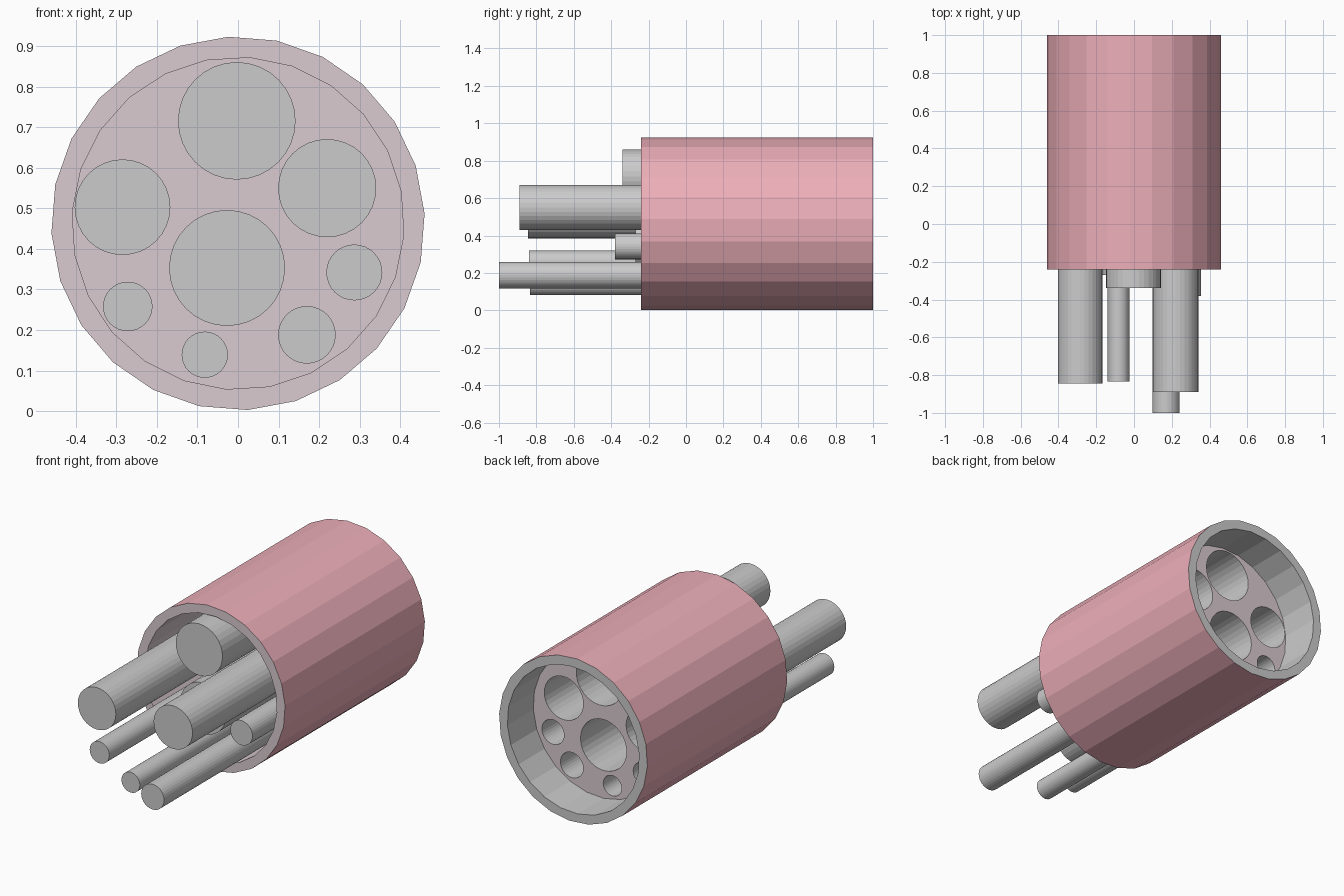
import bpy, bmesh, math

if "Cube" in bpy.data.objects:
    bpy.data.objects.remove(bpy.data.objects["Cube"])

CZ = 0.463            # height of the sleeve axis
FRONT, PLATE, BACK = -0.24, 0.77, 1.0
SIDES = 24

def material(name, color):
    m = bpy.data.materials.new(name)
    m.diffuse_color = color
    m.use_nodes = True
    m.node_tree.nodes["Principled BSDF"].inputs["Base Color"].default_value = m.diffuse_color
    return m

PINK = material("pink", (0.85, 0.43, 0.49, 1))
MAUVE = material("mauve", (0.70, 0.60, 0.63, 1))
GREY = material("grey", (0.6, 0.6, 0.6, 1))

def ring(bm, x, z, y, r, n, turn=0.0):
    return [bm.verts.new((x + r * math.cos(turn + 2 * math.pi * i / n), y,
                          z + r * math.sin(turn + 2 * math.pi * i / n)))
            for i in range(n)]

def bridge(bm, a, b, mat=0):
    n = len(a)
    for i in range(n):
        j = (i + 1) % n
        bm.faces.new((a[i], a[j], b[j], b[i])).material_index = mat

def finish(bm, name, mats=(), fix=True):
    if fix:
        bmesh.ops.recalc_face_normals(bm, faces=bm.faces)
    mesh = bpy.data.meshes.new(name)
    bm.to_mesh(mesh)
    bm.free()
    for m in mats:
        mesh.materials.append(m)
    ob = bpy.data.objects.new(name, mesh)
    bpy.context.collection.objects.link(ob)
    return ob

# Sleeve: outer wall, front rim, inner wall, back recess and back rim
bm = bmesh.new()
T_OUT, T_IN = math.radians(3), math.radians(11)
outer_f = ring(bm, 0, CZ, FRONT, 0.461, SIDES, T_OUT)
outer_b = ring(bm, 0, CZ, BACK, 0.461, SIDES, T_OUT)
inner_f = ring(bm, 0, CZ, FRONT, 0.41, SIDES, T_IN)
inner_p = ring(bm, 0, CZ, PLATE, 0.41, SIDES, T_IN)
inner_b = ring(bm, 0, CZ, BACK, 0.41, SIDES, T_IN)
bridge(bm, outer_f, outer_b, 0)
bridge(bm, inner_f, outer_f, 1)
bridge(bm, inner_p, inner_f, 1)
bridge(bm, inner_b, inner_p, 2)
bridge(bm, outer_b, inner_b, 2)
finish(bm, "sleeve", (PINK, MAUVE, GREY))

# Rods: x, z, radius, front end
RODS = [
    (-0.003, 0.716, 0.145, -0.34),
    (0.220, 0.550, 0.121, -0.89),
    (-0.285, 0.503, 0.118, -0.845),
    (-0.027, 0.353, 0.143, -0.27),
    (0.287, 0.342, 0.069, -0.38),
    (0.170, 0.188, 0.071, -1.0),
    (-0.082, 0.139, 0.057, -0.835),
    (-0.272, 0.258, 0.061, -0.84),
]
N = 32

# Hollow rods, closed in front and open at the plate
for i, (x, z, r, y) in enumerate(RODS):
    bm = bmesh.new()
    tip = ring(bm, x, z, y, r, N)
    root = ring(bm, x, z, PLATE, r, N)
    bridge(bm, tip, root)
    bm.faces.new(tip)
    finish(bm, f"rod_{i + 1}")

# Plate inside the sleeve with a hole behind each rod
bm = bmesh.new()
loops = [ring(bm, 0, CZ, PLATE, 0.41, SIDES, T_IN)]
loops += [ring(bm, x, z, PLATE, r, N) for x, z, r, y in RODS]
for loop in loops:
    for a, b in zip(loop, loop[1:] + loop[:1]):
        bm.edges.new((a, b))
bmesh.ops.triangle_fill(bm, use_beauty=True, use_dissolve=False,
                        edges=bm.edges[:], normal=(0, -1, 0))
finish(bm, "plate", (MAUVE,), fix=False)
